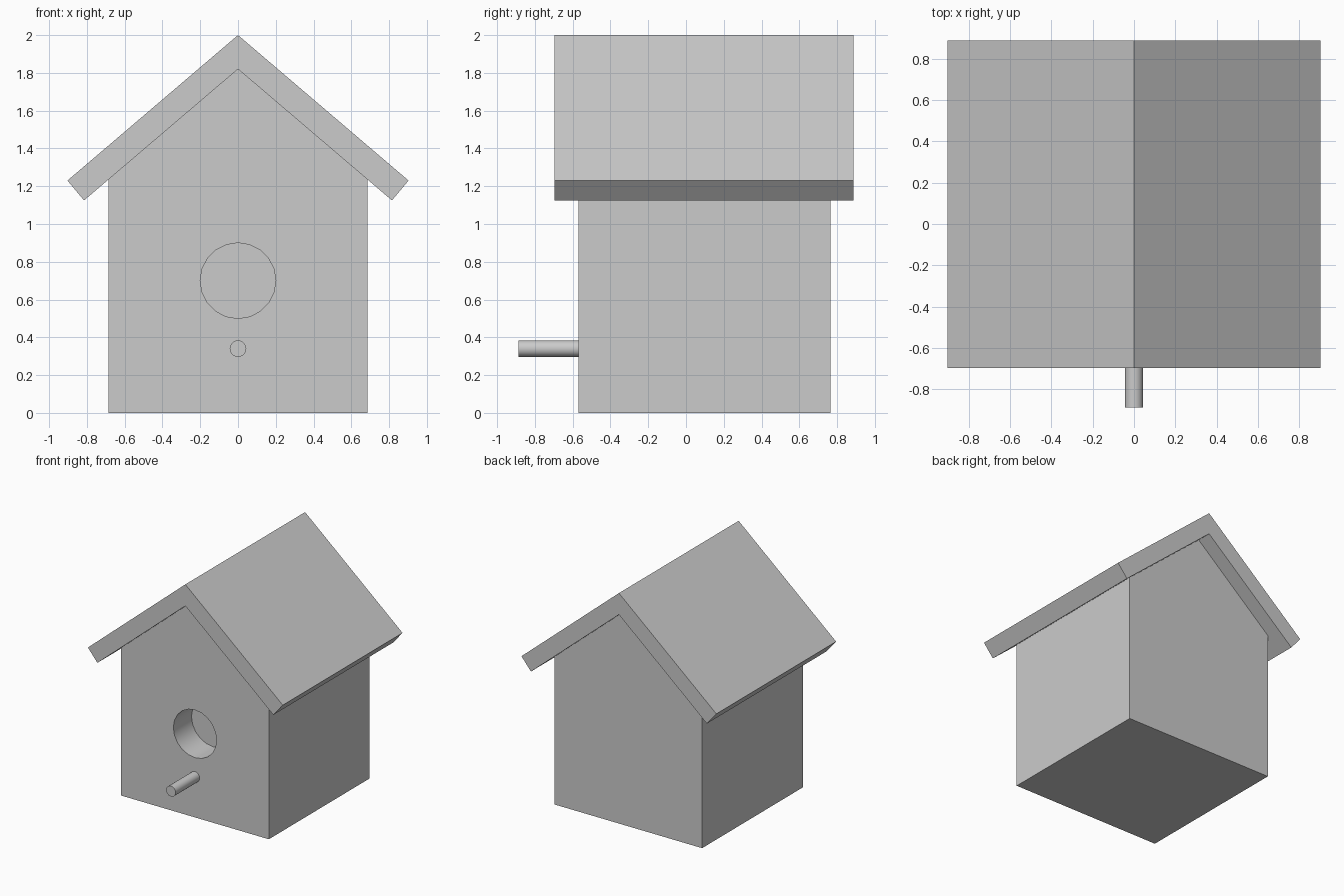
import bpy, bmesh
from math import radians

if "Cube" in bpy.data.objects:
    bpy.data.objects.remove(bpy.data.objects["Cube"])


def prism(name, profile, y0, y1):
    """Extrude a closed XZ profile along y."""
    bm = bmesh.new()
    face = bm.faces.new([bm.verts.new((x, y0, z)) for x, z in profile])
    ext = bmesh.ops.extrude_face_region(bm, geom=[face])
    verts = [g for g in ext["geom"] if isinstance(g, bmesh.types.BMVert)]
    bmesh.ops.translate(bm, verts=verts, vec=(0, y1 - y0, 0))
    bmesh.ops.recalc_face_normals(bm, faces=bm.faces)
    mesh = bpy.data.meshes.new(name)
    bm.to_mesh(mesh)
    bm.free()
    obj = bpy.data.objects.new(name, mesh)
    bpy.context.collection.objects.link(obj)
    return obj


def rod(name, radius, z, y0, y1, sides):
    """Cylinder lying along y."""
    bpy.ops.mesh.primitive_cylinder_add(
        vertices=sides, radius=radius, depth=y1 - y0,
        location=(0, (y0 + y1) / 2, z), rotation=(radians(90), 0, 0))
    obj = bpy.context.object
    obj.name = name
    return obj


def smooth(obj):
    bpy.ops.object.select_all(action='DESELECT')
    obj.select_set(True)
    bpy.context.view_layer.objects.active = obj
    bpy.ops.object.shade_smooth_by_angle(angle=radians(30))


FRONT, BACK = -0.57, 0.765

# House body with gabled top
house = prism("house_body", [(-0.685, 0), (0.685, 0), (0.685, 1.238),
                             (0, 1.822), (-0.685, 1.238)], FRONT, BACK)

# Round entrance recess
cutter = rod("entrance_cutter", 0.2, 0.7, FRONT - 0.1, FRONT + 0.24, 20)
cut = house.modifiers.new("entrance", 'BOOLEAN')
cut.operation = 'DIFFERENCE'
cut.solver = 'EXACT'
cut.object = cutter
bpy.context.view_layer.objects.active = house
bpy.ops.object.modifier_apply(modifier=cut.name)
bpy.data.objects.remove(cutter)
smooth(house)

# Folded roof slab
prism("roof", [(0, 2.0), (-0.903, 1.23), (-0.815, 1.125), (0, 1.82),
               (0.815, 1.125), (0.903, 1.23)], -0.697, 0.888)

# Perch peg
smooth(rod("perch", 0.044, 0.34, -0.888, FRONT + 0.03, 20))
